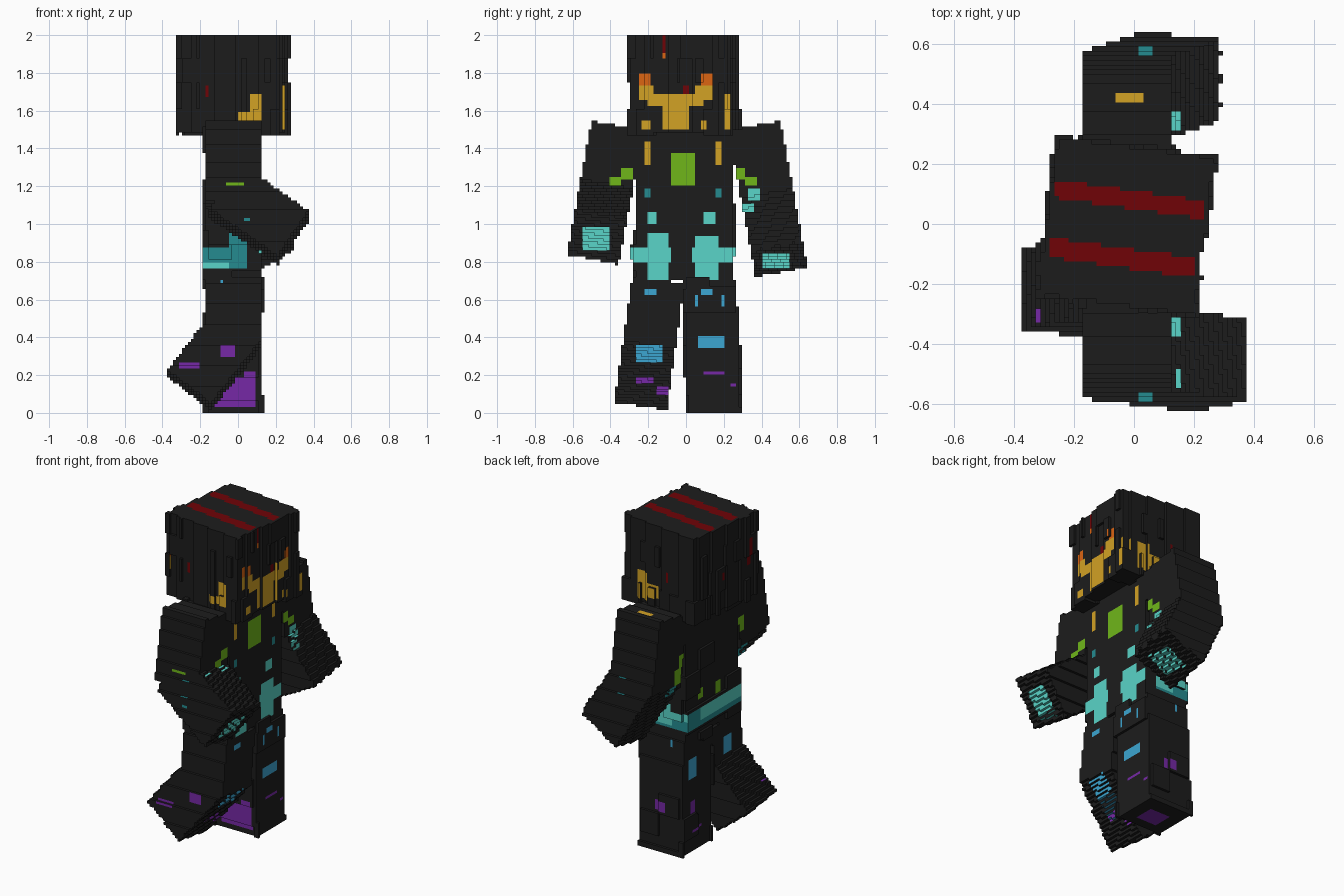
import bpy, math, random
from mathutils import Matrix, Vector

cube = bpy.data.objects.get("Cube")
if cube:
    bpy.data.objects.remove(cube, do_unlink=True)

rng = random.Random(7)
CELL = 1 / 64        # edge of one small block
PANEL = 0.135        # edge of one armour panel

COLOURS = {
    "charcoal": (0.012, 0.012, 0.012), "red": (0.16, 0.001, 0.002),
    "orange": (0.72, 0.13, 0.006), "gold": (0.65, 0.36, 0.018),
    "green": (0.16, 0.47, 0.01), "cyan": (0.1, 0.66, 0.58),
    "teal": (0.018, 0.26, 0.28), "blue": (0.045, 0.38, 0.64),
    "purple": (0.18, 0.022, 0.38)}
NAMES = list(COLOURS)
MATERIALS = []
for label, rgb in COLOURS.items():
    mat = bpy.data.materials.new(label)
    mat.use_nodes = True
    mat.diffuse_color = (*rgb, 1)
    mat.node_tree.nodes["Principled BSDF"].inputs["Base Color"].default_value = (*rgb, 1)
    MATERIALS.append(mat)

# Corner offsets of the face on each side of a block
SIDES = {}
for axis, letter in enumerate("xyz"):
    for sign in (-1, 1):
        ring = []
        for a, b in ((0, 0), (1, 0), (1, 1), (0, 1))[::sign]:
            corner = [0, 0, 0]
            corner[axis] = max(sign, 0)
            corner[(axis + 1) % 3], corner[(axis + 2) % 3] = a, b
            ring.append(tuple(corner))
        step = [0, 0, 0]
        step[axis] = sign
        SIDES[("+" if sign > 0 else "-") + letter] = (step, ring, [i for i in range(3) if i != axis])


def solid_blocks(matrix, half, chance):
    """Blocks filling a turned box, with some panels raised by one block."""
    corners = [matrix @ Vector((sx * half[0], sy * half[1], sz * half[2]))
               for sx in (-1, 1) for sy in (-1, 1) for sz in (-1, 1)]
    spans = [range(math.floor(min(c[i] for c in corners) / CELL) - 1,
                   math.ceil(max(c[i] for c in corners) / CELL) + 1) for i in range(3)]
    inverse, raised, filled = matrix.inverted(), {}, set()
    for i in spans[0]:
        for j in spans[1]:
            for k in spans[2]:
                z = (k + 0.5) * CELL
                if not 0 < z < 2:
                    continue
                p = inverse @ Vector(((i + 0.5) * CELL, (j + 0.5) * CELL, z))
                depth = max(abs(p[n]) - half[n] for n in range(3))
                if depth > 0.012:
                    continue
                key = tuple(math.floor(v / PANEL) for v in p)
                if key not in raised:
                    raised[key] = rng.random() < chance
                if depth < 0 or raised[key]:
                    filled.add((i, j, k))
    return filled


def build(name, boxes, marks, skew=0, chance=0):
    """Mesh the outside of the blocks; marks are colour, sides and a rectangle in hundredths."""
    filled = set().union(*(solid_blocks(*box, chance) for box in boxes))
    index, faces, tints = {}, [], []
    for cell in sorted(filled):
        for side, (step, ring, plane) in SIDES.items():
            if tuple(c + s for c, s in zip(cell, step)) in filled:
                continue
            face = [index.setdefault(tuple(c + o for c, o in zip(cell, off)), len(index)) for off in ring]
            u, v = ((cell[n] + 0.5) * CELL * 100 for n in plane)
            if side[1] == "z":
                v += skew * u
            tint = "charcoal"
            for colour, sides, u0, u1, v0, v1 in marks:
                if side in sides and u0 <= u <= u1 and v0 <= v <= v1:
                    tint = colour
            faces.append(face)
            tints.append(NAMES.index(tint))
    mesh = bpy.data.meshes.new(name)
    mesh.from_pydata([[c * CELL for c in v] for v in index], [], faces)
    for mat in MATERIALS:
        mesh.materials.append(mat)
    mesh.polygons.foreach_set("material_index", tints)
    mesh.update()
    obj = bpy.data.objects.new(name, mesh)
    bpy.context.collection.objects.link(obj)


def turn(degrees, axis):
    return Matrix.Rotation(math.radians(degrees), 4, axis)


def limb(root, tilt, bend, joint, reach, half=0.147, lap=0.05):
    """Upper and lower box of a limb, spread sideways by tilt and bent at the joint."""
    top = Matrix.Translation(root) @ turn(tilt, "X")
    upper = top @ Matrix.Translation((0, 0, -(joint + lap) / 2))
    lower = (top @ Matrix.Translation((0, 0, -joint)) @ turn(bend, "Y")
             @ Matrix.Translation((0, 0, (lap - reach) / 2)))
    return [(upper, (half, 0.14, (joint + lap) / 2)), (lower, (half, 0.14, (reach + lap) / 2))]


FRONT, BACK, TOP, UNDER = ("+x",), ("-x",), ("+z",), ("-z",)
NEAR, FAR, FLANKS = ("-y",), ("+y",), ("+y", "-y")
LOW_FRONT = ("+x", "-z")

# Head with visor and crest stripes
head_marks = [
    ("red", TOP, -26, 24, 5, 11), ("red", TOP, -28, 21, -15, -8.5),
    ("gold", FRONT, -13, 1, 150, 169), ("gold", FRONT, -20, 9, 163, 168),
    ("gold", FRONT, -25, -17, 165, 174), ("gold", FRONT, 5, 14, 165, 174),
    ("gold", FRONT, -23, -19, 150, 155), ("gold", FRONT, 8, 11, 150, 155),
    ("gold", FRONT, 21, 24, 150, 168), ("orange", FRONT, -25, -19, 173, 180),
    ("orange", FRONT, 8, 14, 173, 180), ("orange", FRONT, -13, -11, 187, 191),
    ("red", FRONT, -13, -11, 191, 200), ("red", FRONT, -1, 1, 169, 173),
    ("gold", NEAR, 0, 7, 154, 160), ("gold", NEAR, 7, 12, 154, 168),
    ("gold", FAR, 2, 10, 154, 162), ("gold", FAR, 9, 17, 152, 169),
    ("gold", NEAR, 23, 25, 150, 174), ("red", NEAR, -17, -15, 167, 173),
    ("red", FAR, -6, -4, 167, 173),
    ("red", BACK, -19, -16, 168, 186), ("red", BACK, 4, 7, 167, 172)]
build("head", [(Matrix.Translation((-0.027, -0.006, 1.745)) @ turn(-7.5, "Z"), (0.263, 0.263, 0.263))],
      head_marks, skew=0.14, chance=0.2)

# Torso with chest badge and a slightly proud belt
torso_marks = [("green", FRONT, -8, 4, 120, 138),
               ("cyan", FRONT, -30, -8, 80, 88), ("cyan", FRONT, 3, 26, 80, 88),
               ("cyan", FRONT, -20, -9, 71, 95), ("cyan", FRONT, 5, 17, 71, 93),
               ("teal", NEAR, -30, 4, 76, 88), ("teal", NEAR, -4, 4, 88, 95),
               ("cyan", NEAR, -18, -4, 77, 80), ("teal", FAR, -30, 4, 76, 88),
               ("cyan", FAR, -8, 4, 78, 92), ("cyan", FAR, -30, -8, 83, 88),
               ("teal", BACK, -30, 30, 76, 88), ("cyan", BACK, -30, 12, 80, 88),
               ("green", BACK, 8, 13, 92, 99), ("green", BACK, -9, -5, 89, 97)]
for a, b in ((-22, -19), (15, 18)):
    torso_marks += [("gold", FRONT, a, b, 132, 144), ("teal", FRONT, a, b, 114, 119)]
for a, b in ((-20, -15), (10, 15)):
    torso_marks.append(("cyan", FRONT, a, b, 100, 106))
build("torso", [(Matrix.Translation((-0.027, -0.008, 1.105)), (0.147, 0.256, 0.4)),
                (Matrix.Translation((-0.027, -0.015, 0.82)), (0.158, 0.266, 0.064))],
      torso_marks, chance=0.1)

# Arms bent forward at the elbow
build("right_arm", limb((-0.027, -0.362, 1.52), -10.5, -55, 0.38, 0.39), [
    ("green", FRONT, -35, -28, 124, 130), ("green", FRONT, -41, -35, 120, 125),
    ("cyan", LOW_FRONT, -55, -40, 86, 99), ("cyan", UNDER, 22, 33, -54, -41),
    ("green", NEAR, -7, 3, 120, 122.5), ("green", BACK, -33, -25, 118, 128),
    ("teal", BACK, -36, -30, 102, 110), ("teal", TOP, 2, 7, -59, -56),
    ("cyan", TOP, 12, 16, -37, -31), ("cyan", TOP, 14, 16, -55, -48),
    ("cyan", NEAR, 11, 13, 82, 86), ("teal", NEAR, 3, 7, 101, 103)])
build("left_arm", limb((-0.027, 0.362, 1.52), 10.5, -29, 0.38, 0.39), [
    ("green", FRONT, 24, 31, 124, 130), ("green", FRONT, 31, 38, 120, 125),
    ("cyan", FRONT, 33, 39, 113, 119), ("cyan", FRONT, 28, 36, 106, 111),
    ("cyan", FRONT, 41, 54, 76, 84), ("cyan", UNDER, 10, 22, 41, 54),
    ("cyan", TOP, 12, 16, 31, 37), ("gold", TOP, -7, 3, 41, 43),
    ("teal", TOP, 2, 7, 56, 59), ("green", BACK, 24, 31, 118, 127),
    ("green", BACK, 30, 36, 110, 118), ("teal", BACK, 34, 40, 103, 110)])

# Legs, the right one kicked back at the knee
build("right_leg", limb((-0.02, -0.146, 0.705), -8, 38, 0.285, 0.388), [
    ("blue", LOW_FRONT, -26, -13, 27, 36), ("blue", FRONT, -22, -16, 63, 66),
    ("blue", UNDER, -4, 4, -26, -13), ("purple", FRONT, -27, -17, 16, 19),
    ("purple", FRONT, -15, -10, 10, 14), ("purple", NEAR, -10, -2, 29, 36),
    ("purple", NEAR, -31, -20, 24, 26), ("blue", NEAR, -10, -8, 68, 72),
    ("blue", BACK, -20, -12, 48, 60), ("purple", TOP, -33, -31, -33, -28)])
build("left_leg", limb((-0.022, 0.129, 0.705), 1.7, 0, 0.3, 0.408), [
    ("blue", FRONT, 7, 20, 34, 41), ("blue", FRONT, 8, 14, 63, 66),
    ("blue", FRONT, 5, 7, 57, 63), ("blue", FRONT, 19, 21, 57, 63),
    ("purple", FRONT, 10, 20, 20, 22.5), ("purple", FRONT, 23, 27, 14, 16),
    ("purple", NEAR, -12, 10, 3, 18), ("purple", NEAR, 3, 10, 18, 22),
    ("purple", FAR, -7, 1, 25, 32), ("blue", FAR, -10, -8, 65, 70),
    ("purple", UNDER, -9, 5, 8, 20), ("blue", BACK, 14, 22, 46, 58),
    ("purple", BACK, 15, 21, 24, 31), ("purple", BACK, 10, 20, 12, 14)], chance=0.15)
